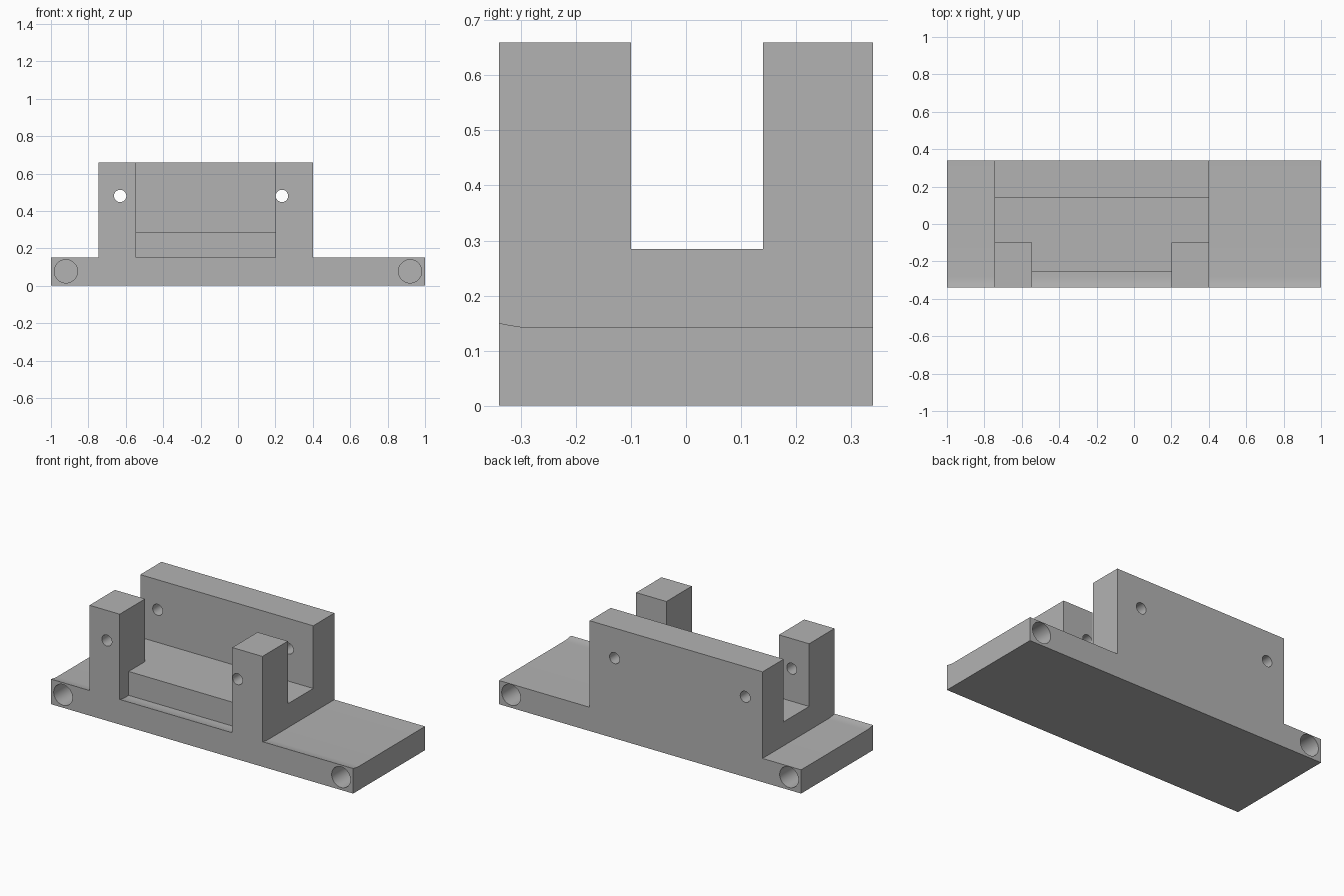
import bpy, bmesh
from mathutils import Matrix, Vector
from math import pi

cube = bpy.data.objects.get("Cube")
if cube:
    bpy.data.objects.remove(cube, do_unlink=True)

# Main dimensions
HALF_X, HALF_Y, HEIGHT = 1.0, 0.34, 0.66
BODY_L, BODY_R = -0.745, 0.4
NOTCH_L, NOTCH_R = -0.545, 0.2
SLOT_FRONT, SLOT_BACK, SLOT_Z = -0.1, 0.14, 0.285
BASE_Z, OUT = 0.142, 1.5
# Slightly raised front lip of the base, as (y, z)
LIP = [(-0.4, 0.162), (-0.34, 0.15), (-0.32, 0.146), (-0.3, 0.143), (-0.28, BASE_Z)]

grey = bpy.data.materials.new("plain grey")
grey.use_nodes = True
grey.diffuse_color = (0.45, 0.45, 0.45, 1)
grey.node_tree.nodes["Principled BSDF"].inputs["Base Color"].default_value = grey.diffuse_color


def finish(name, bm):
    bmesh.ops.recalc_face_normals(bm, faces=bm.faces)
    mesh = bpy.data.meshes.new(name)
    bm.to_mesh(mesh)
    bm.free()
    mesh.materials.append(grey)
    obj = bpy.data.objects.new(name, mesh)
    bpy.context.collection.objects.link(obj)
    return obj


def prism(name, profile, x0, x1):
    """Extrude a (y, z) profile along x."""
    bm = bmesh.new()
    face = bm.faces.new([bm.verts.new((x0, y, z)) for y, z in profile])
    ext = bmesh.ops.extrude_face_region(bm, geom=[face])["geom"]
    verts = [v for v in ext if isinstance(v, bmesh.types.BMVert)]
    bmesh.ops.translate(bm, verts=verts, vec=(x1 - x0, 0, 0))
    return finish(name, bm)


def rect(y0, y1, z0, z1):
    return [(y0, z0), (y1, z0), (y1, z1), (y0, z1)]


def rod(name, x, z, radius, y0, y1):
    """Cylinder along y."""
    bm = bmesh.new()
    place = Matrix.Translation(Vector((x, (y0 + y1) / 2, z))) @ Matrix.Rotation(pi / 2, 4, "X")
    bmesh.ops.create_cone(bm, cap_ends=True, segments=48, radius1=radius,
                          radius2=radius, depth=y1 - y0, matrix=place)
    return finish(name, bm)


bracket = prism("mounting_bracket", rect(-HALF_Y, HALF_Y, 0, HEIGHT), -HALF_X, HALF_X)

# Space above the two base flanges
above_base = LIP + [(0.5, BASE_Z), (0.5, 1), (-0.4, 1)]
cutters = [
    prism("left_flange_space", above_base, BODY_R, OUT),
    prism("right_flange_space", above_base, -OUT, BODY_L),
    # Long slot between the front posts and the rear wall
    prism("long_slot", rect(SLOT_FRONT, SLOT_BACK, SLOT_Z, 1), -OUT, OUT),
    # Stepped opening between the two front posts
    prism("front_opening", LIP + [(-0.255, BASE_Z), (-0.255, SLOT_Z),
                                  (0, SLOT_Z), (0, 1), (-0.4, 1)], NOTCH_L, NOTCH_R),
]
# Pin holes through posts and rear wall
for x in (-0.63, 0.235):
    cutters.append(rod("pin_hole", x, 0.48, 0.033, -0.5, 0.5))
# Blind sockets at the base corners
for x in (-0.92, 0.92):
    cutters.append(rod("front_socket", x, 0.077, 0.062, -0.5, -HALF_Y + 0.25))
    cutters.append(rod("rear_socket", x, 0.077, 0.062, HALF_Y - 0.25, 0.5))

bpy.ops.object.select_all(action="DESELECT")
bpy.context.view_layer.objects.active = bracket
bracket.select_set(True)
for cutter in cutters:
    cutter.hide_render = True
    mod = bracket.modifiers.new("cut", "BOOLEAN")
    mod.operation, mod.solver, mod.object = "DIFFERENCE", "EXACT", cutter
    bpy.ops.object.modifier_apply(modifier=mod.name)
    bpy.data.objects.remove(cutter, do_unlink=True)

bpy.ops.object.shade_smooth_by_angle()
